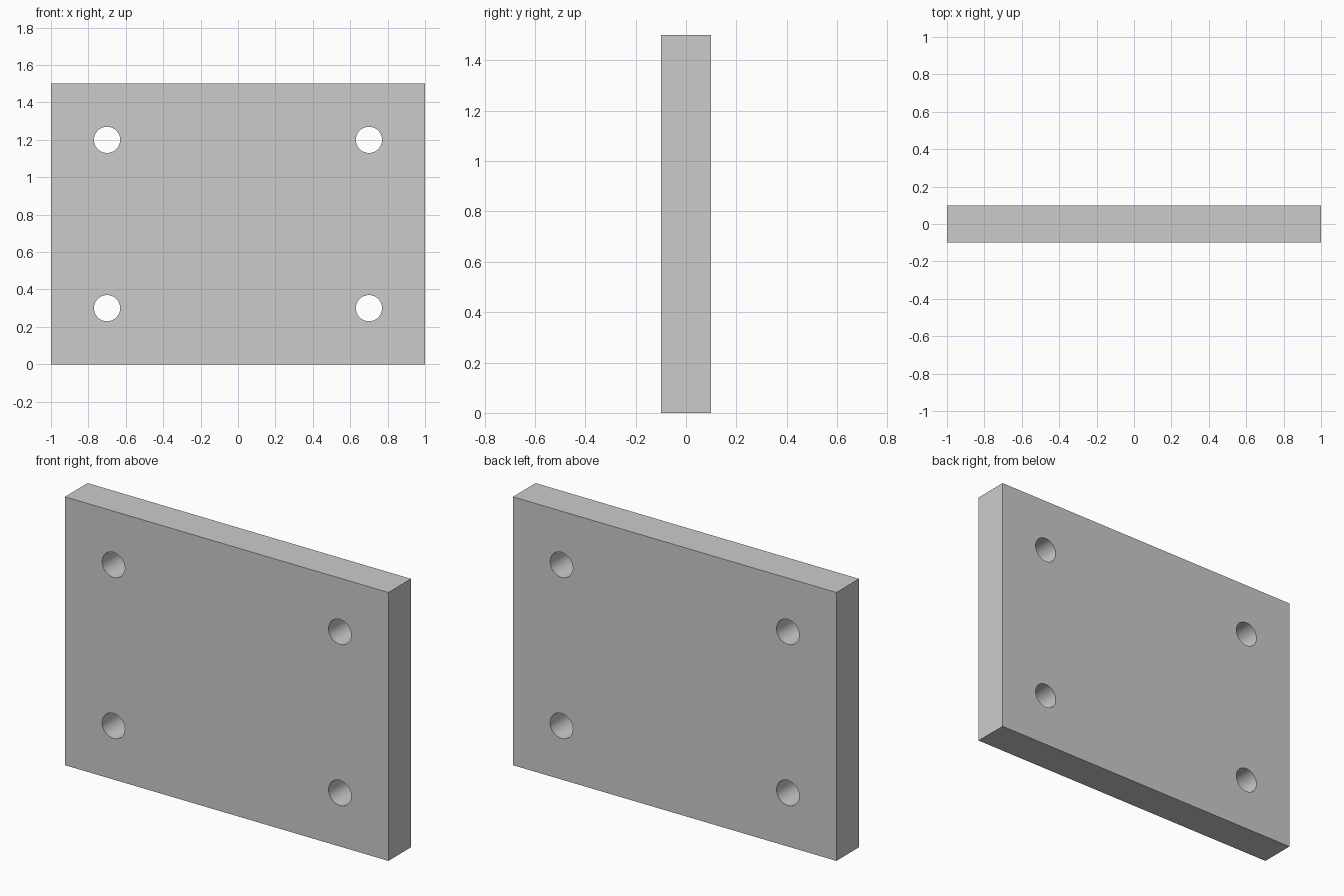
import bpy
import math

if "Cube" in bpy.data.objects:
    bpy.data.objects.remove(bpy.data.objects["Cube"])

WIDTH, DEPTH, HEIGHT = 2.0, 0.2, 1.5
HOLE_RADIUS = 0.07
HOLE_X, HOLE_ZS = 0.7, (0.3, 1.2)

# Upright plate
bpy.ops.mesh.primitive_cube_add(size=1, location=(0, 0, HEIGHT / 2))
plate = bpy.context.object
plate.name = "mounting_plate"
plate.scale = (WIDTH, DEPTH, HEIGHT)
bpy.ops.object.transform_apply(location=True, rotation=False, scale=True)


def drill_hole(x, z):
    """Cut one round hole through the plate from front to back."""
    bpy.ops.mesh.primitive_cylinder_add(
        vertices=64, radius=HOLE_RADIUS, depth=DEPTH * 2,
        location=(x, 0, z), rotation=(math.pi / 2, 0, 0))
    cutter = bpy.context.object
    cutter.name = "hole_cutter"
    cutter.hide_render = True
    mod = plate.modifiers.new("hole", 'BOOLEAN')
    mod.operation = 'DIFFERENCE'
    mod.solver = 'EXACT'
    mod.object = cutter
    bpy.context.view_layer.objects.active = plate
    bpy.ops.object.modifier_apply(modifier=mod.name)
    bpy.data.objects.remove(cutter, do_unlink=True)


# Four bolt holes
for side in (-1, 1):
    for z in HOLE_ZS:
        drill_hole(side * HOLE_X, z)

# Smooth hole walls, crisp plate edges
bpy.ops.object.select_all(action='DESELECT')
plate.select_set(True)
bpy.context.view_layer.objects.active = plate
bpy.ops.object.shade_smooth_by_angle(angle=math.radians(30))
